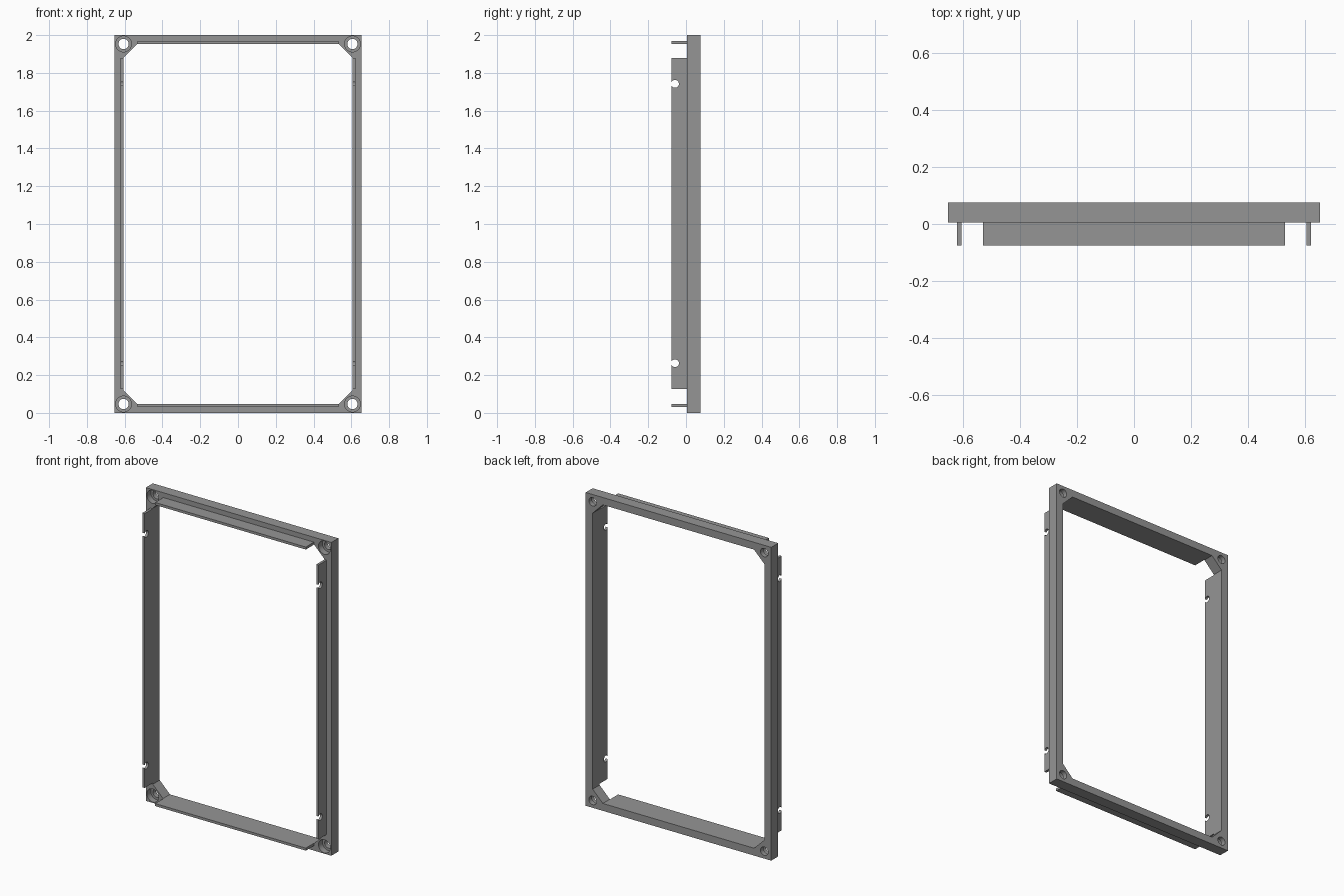
import bpy, bmesh, math
from mathutils import Matrix

if "Cube" in bpy.data.objects:
    bpy.data.objects.remove(bpy.data.objects["Cube"])

W, H = 0.655, 2.0               # half width, full height
IN_X, IN_Z = 0.606, 0.953       # half size of the opening
CH = 0.072                      # chamfer at the opening corners
Y0, Y1, YT = 0.006, 0.076, -0.076   # frame front, frame back, flange edge

grey = bpy.data.materials.new("mid grey")
grey.diffuse_color = (0.3, 0.3, 0.3, 1)
grey.use_nodes = True
grey.node_tree.nodes["Principled BSDF"].inputs["Base Color"].default_value = grey.diffuse_color


def new_object(name, bm):
    bmesh.ops.recalc_face_normals(bm, faces=bm.faces)
    mesh = bpy.data.meshes.new(name)
    bm.to_mesh(mesh)
    bm.free()
    mesh.materials.append(grey)
    ob = bpy.data.objects.new(name, mesh)
    bpy.context.collection.objects.link(ob)
    return ob


def prism(name, outline, ya, yb):
    """Extrude an x/z outline from ya to yb."""
    bm = bmesh.new()
    face = bm.faces.new([bm.verts.new((x, ya, z)) for x, z in outline])
    ext = bmesh.ops.extrude_face_region(bm, geom=[face])["geom"]
    verts = [v for v in ext if isinstance(v, bmesh.types.BMVert)]
    bmesh.ops.translate(bm, verts=verts, vec=(0, yb - ya, 0))
    return new_object(name, bm)


def box(name, x0, x1, y0, y1, z0, z1):
    return prism(name, [(x0, z0), (x1, z0), (x1, z1), (x0, z1)], y0, y1)


def cylinders(name, centres, radius, depth, axis):
    bm = bmesh.new()
    for c in centres:
        turn = Matrix.Rotation(math.pi / 2, 4, axis)
        bmesh.ops.create_cone(bm, cap_ends=True, segments=32, radius1=radius,
                              radius2=radius, depth=depth,
                              matrix=Matrix.Translation(c) @ turn)
    return new_object(name, bm)


def cut(ob, cutter):
    mod = ob.modifiers.new("cut", "BOOLEAN")
    mod.operation, mod.solver, mod.object = "DIFFERENCE", "EXACT", cutter
    bpy.context.view_layer.objects.active = ob
    bpy.ops.object.modifier_apply(modifier=mod.name)
    bpy.data.objects.remove(cutter)


def smooth(ob):
    bpy.ops.object.select_all(action="DESELECT")
    ob.select_set(True)
    bpy.context.view_layer.objects.active = ob
    bpy.ops.object.shade_smooth_by_angle(angle=math.radians(30))


# Main frame with a chamfered opening
frame = box("frame", -W, W, Y0, Y1, 0, H)
a, b = IN_X - CH, IN_Z - CH
octagon = [(IN_X, -b), (IN_X, b), (a, IN_Z), (-a, IN_Z),
           (-IN_X, b), (-IN_X, -b), (-a, -IN_Z), (a, -IN_Z)]
cut(frame, prism("opening_cutter", [(x, z + 1) for x, z in octagon], -0.2, 0.2))

# Corner screw holes, counterbored from the front
corners = [(sx * 0.606, 1 + sz * 0.953) for sx in (-1, 1) for sz in (-1, 1)]
cut(frame, cylinders("hole_cutter", [(x, 0.04, z) for x, z in corners], 0.027, 0.3, "X"))
cut(frame, cylinders("bore_cutter", [(x, Y0, z) for x, z in corners], 0.042, 0.08, "X"))
smooth(frame)

# Side flanges, each with two cross holes
for side, name in ((-1, "left_flange"), (1, "right_flange")):
    x0, x1 = sorted((side * IN_X, side * 0.622))
    flange = box(name, x0, x1, YT, Y0, 0.127, 1.878)
    cut(flange, cylinders("cross_cutter", [(side * 0.614, -0.058, z) for z in (0.263, 1.742)],
                          0.0205, 0.1, "Y"))
    smooth(flange)

# Top and bottom flanges
for side, name in ((-1, "bottom_flange"), (1, "top_flange")):
    z0, z1 = sorted((1 + side * IN_Z, 1 + side * 0.969))
    box(name, -0.532, 0.532, YT, Y0, z0, z1)
